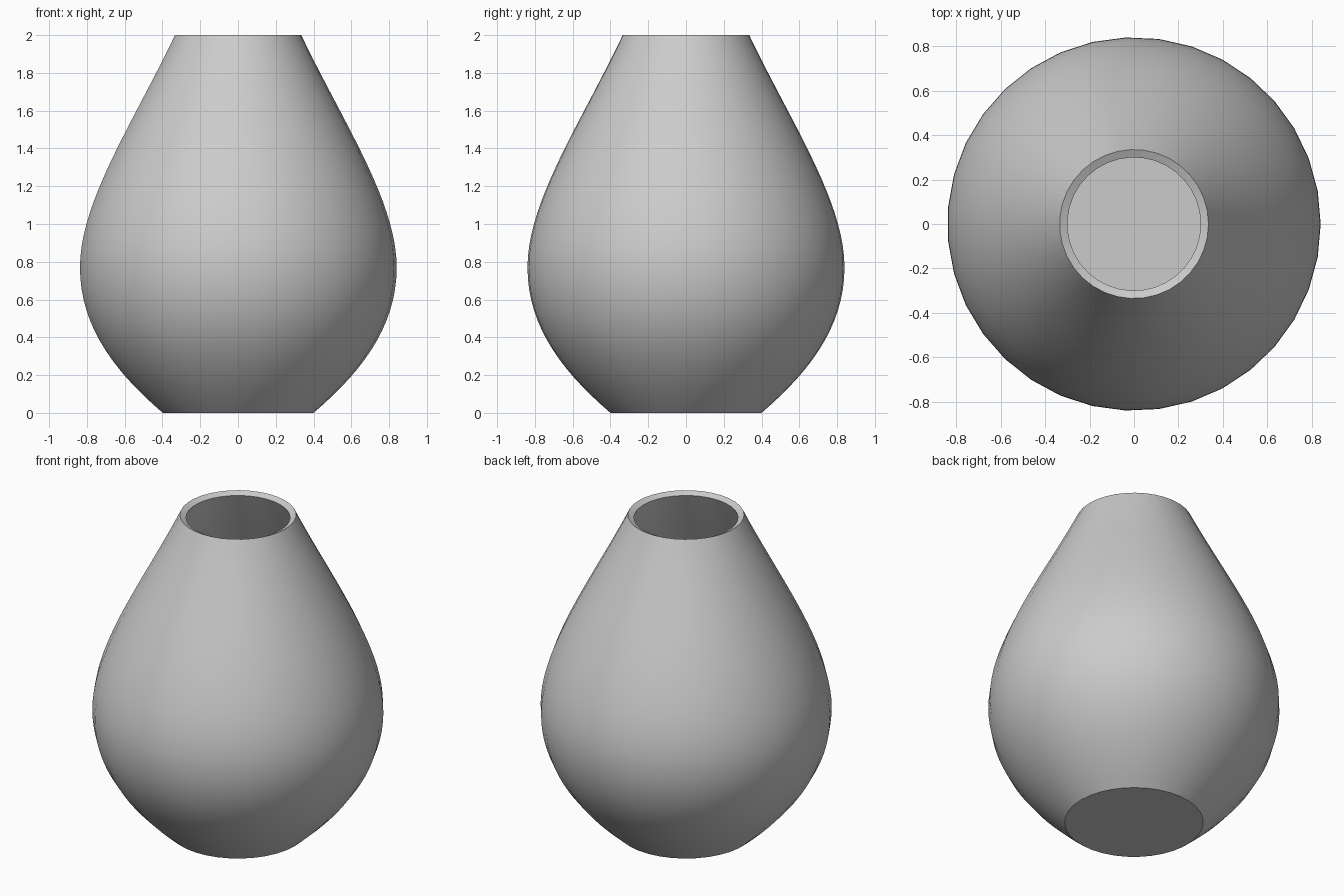
import bpy
import bmesh
import math
from mathutils import Vector
from mathutils.geometry import interpolate_bezier

SIDES = 35
WALL = 0.039

if "Cube" in bpy.data.objects:
    bpy.data.objects.remove(bpy.data.objects["Cube"])

# Grey glaze
glaze = bpy.data.materials.new("grey_glaze")
glaze.use_nodes = True
colour = (0.6, 0.6, 0.6, 1)
glaze.diffuse_color = colour
glaze.node_tree.nodes["Principled BSDF"].inputs["Base Color"].default_value = colour


def arc(a, b, c, d, steps):
    """Points (radius, 0, height) along one Bezier span."""
    return interpolate_bezier(*(Vector((r, 0, z)) for r, z in (a, b, c, d)), steps)


# Profile: rounded belly, then a tapering shoulder up to the mouth
belly = arc((0.40, 0), (0.67, 0.23), (0.84, 0.47), (0.84, 0.77), 16)
shoulder = arc((0.84, 0.77), (0.84, 1.12), (0.56, 1.53), (0.335, 2), 20)
profile = belly + shoulder[1:]

# Revolve the profile and close the base
bm = bmesh.new()
rings = []
for p in profile:
    ring = []
    for i in range(SIDES):
        a = math.tau * i / SIDES
        ring.append(bm.verts.new((p.x * math.cos(a), p.x * math.sin(a), p.z)))
    rings.append(ring)
for low, high in zip(rings, rings[1:]):
    for i in range(SIDES):
        j = (i + 1) % SIDES
        bm.faces.new((low[i], low[j], high[j], high[i]))
bm.faces.new(reversed(rings[0]))
mesh = bpy.data.meshes.new("vase_body")
bm.to_mesh(mesh)
bm.free()
mesh.materials.append(glaze)
vase = bpy.data.objects.new("vase_body", mesh)
bpy.context.collection.objects.link(vase)

# Hollow wall with a bevelled-in rim
bpy.ops.object.select_all(action="DESELECT")
vase.select_set(True)
bpy.context.view_layer.objects.active = vase
shell = vase.modifiers.new("wall", "SOLIDIFY")
shell.thickness = WALL
shell.offset = -1
shell.use_even_offset = True
bpy.ops.object.modifier_apply(modifier=shell.name)
bpy.ops.object.shade_smooth_by_angle(angle=math.radians(30))
